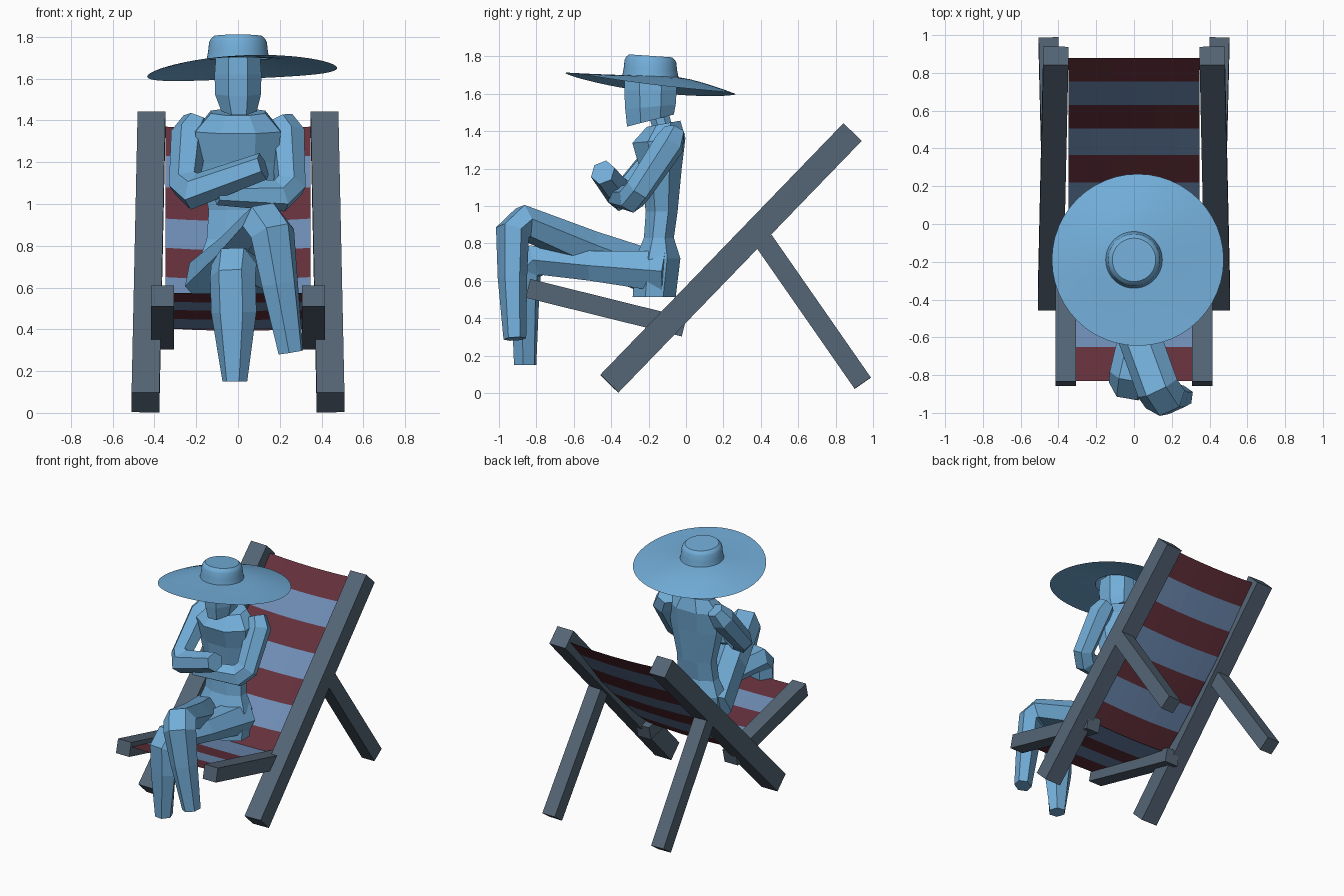
import bpy, bmesh, math
from mathutils import Vector as V

if "Cube" in bpy.data.objects:
    bpy.data.objects.remove(bpy.data.objects["Cube"])


def mat(name, *rgb):
    m = bpy.data.materials.new(name)
    m.diffuse_color = (*rgb, 1)
    m.use_nodes = True
    m.node_tree.nodes["Principled BSDF"].inputs["Base Color"].default_value = m.diffuse_color
    return m


WOOD = mat("wood", 0.09, 0.13, 0.18)
RED = mat("red_cloth", 0.13, 0.03, 0.045)
BLUE = mat("blue_cloth", 0.16, 0.27, 0.47)
BODY = mat("body_blue", 0.17, 0.42, 0.69)


def finish(name, bm, *mats):
    me = bpy.data.meshes.new(name)
    bm.to_mesh(me)
    bm.free()
    for m in mats:
        me.materials.append(m)
    ob = bpy.data.objects.new(name, me)
    bpy.context.collection.objects.link(ob)
    return ob


def skin(name, rings, m, caps=(True, True)):
    """Bridge closed rings of points, with optional end caps."""
    bm = bmesh.new()
    vs = [[bm.verts.new(p) for p in r] for r in rings]
    n = len(vs[0])
    for a, b in zip(vs, vs[1:]):
        for i in range(n):
            bm.faces.new((a[i], a[(i + 1) % n], b[(i + 1) % n], b[i]))
    if caps[0]:
        bm.faces.new(vs[0][::-1])
    if caps[1]:
        bm.faces.new(vs[-1])
    bmesh.ops.recalc_face_normals(bm, faces=bm.faces)
    return finish(name, bm, m)


def loft(name, rows, n=8):
    """Rows of (centre x, centre y, z, half width, half depth, slope)."""
    k = 1 / math.cos(math.pi / n)
    rings = []
    for cx, cy, z, rx, ry, s in rows:
        ang = [2 * math.pi * (i + 0.5) / n for i in range(n)]
        rings.append([(cx + rx * k * math.cos(a), cy + ry * k * math.sin(a),
                       z + s * ry * math.sin(a)) for a in ang])
    return skin(name, rings, BODY)


def limb(name, rows, n=6):
    """Mitred tube; rows of (point, half width across the bend, half depth)."""
    pts = [V(r[0]) for r in rows]
    dirs = [(b - a).normalized() for a, b in zip(pts, pts[1:])]
    side = dirs[0].cross(dirs[-1]).normalized()
    rings = []
    for i, (p, w, h) in enumerate(rows):
        d0, d1 = dirs[max(i - 1, 0)], dirs[min(i, len(dirs) - 1)]
        t = (d0 + d1).normalized()
        sx = (side - t * side.dot(t)).normalized()
        up = sx.cross(t)
        h = h / max(t.dot(d0), 0.6)
        k = 1 / math.cos(math.pi / n)
        rings.append([pts[i] + sx * w * math.cos(2 * math.pi * j / n)
                      + up * h * k * math.sin(2 * math.pi * j / n) for j in range(n)])
    return skin(name, rings, BODY)


def beam(name, p1, p2, w, h):
    """Square-ended timber from p1 to p2."""
    p1, p2 = V(p1), V(p2)
    d = (p2 - p1).normalized()
    sx = (V((1, 0, 0)) - d * d.x).normalized()
    up = sx.cross(d)
    rings = [[p + sx * a * w / 2 + up * b * h / 2
              for a, b in ((-1, -1), (1, -1), (1, 1), (-1, 1))] for p in (p1, p2)]
    return skin(name, rings, WOOD)


def cloth(name, profile, half, sag, first):
    """Striped sheet following a side profile of (y, z)."""
    bm = bmesh.new()
    cols = 6
    rows = [[bm.verts.new((half * u, y, z - sag * (1 - u * u)))
             for u in (2 * j / cols - 1 for j in range(cols + 1))] for y, z in profile]
    for i, (a, b) in enumerate(zip(rows, rows[1:])):
        for j in range(cols):
            bm.faces.new((a[j], b[j], b[j + 1], a[j + 1])).material_index = (i + first) % 2
    return finish(name, bm, RED, BLUE)


# Chair timbers
for s, tag in ((1, "right"), (-1, "left")):
    beam("back_rail_" + tag, (s * 0.443, -0.41, 0.05), (s * 0.414, 0.89, 1.395), 0.133, 0.136)
    beam("rear_leg_" + tag, (s * 0.44, 0.415, 0.815), (s * 0.453, 0.945, 0.053), 0.104, 0.106)
    beam("seat_rail_" + tag, (s * 0.361, -0.845, 0.56), (s * 0.361, -0.01, 0.353), 0.11, 0.103)

# Striped cloth
cloth("back_cloth", [(.88, 1.37), (.755, 1.23), (.63, 1.08), (.505, .93), (.365, .79),
                     (.22, .65), (.07, .51), (-.06, .405)], 0.348, 0.012, 0)
cloth("seat_cloth", [(-.06, .405), (-.30, .45), (-.48, .493), (-.65, .532), (-.83, .575)],
      0.31, 0.005, 1)

# Torso, neck and head
loft("torso", [(0, -.17, .515, .18, .115, 0), (0, -.15, .72, .19, .12, 0),
               (0, -.145, .83, .15, .08, 0), (0, -.13, .97, .14, .085, 0),
               (0, -.135, 1.2, .19, .112, 0), (0, -.145, 1.35, .205, .142, .1),
               (0, -.12, 1.44, .13, .09, .2)])
loft("neck", [(0, -.12, 1.40, .055, .055, 0), (0, -.16, 1.54, .055, .055, 0)])
loft("head", [(.005, -.19, 1.457, .085, .125, .28), (0, -.19, 1.53, .11, .135, .1),
              (0, -.19, 1.62, .112, .14, 0), (0, -.19, 1.72, .105, .135, 0)])

# Crossed leg and the leg under it
limb("crossed_leg", [((-.15, -.13, .625), .115, .11), ((0, -.52, .77), .115, .09),
                     ((.125, -.87, .912), .115, .075), ((.165, -.928, .86), .115, .07),
                     ((.20, -.928, .62), .095, .065), ((.253, -.915, .29), .065, .052)])
limb("under_leg", [((.12, -.11, .65), .115, .11), ((.05, -.50, .68), .11, .08),
                   ((-.02, -.80, .71), .11, .075), ((-.025, -.855, .655), .11, .07),
                   ((-.02, -.86, .48), .11, .065), ((-.015, -.86, .15), .06, .055)])

# Folded arms
limb("right_arm", [((.20, -.06, 1.40), .06, .06), ((.235, -.09, 1.33), .085, .075),
                   ((.25, -.25, 1.09), .075, .065), ((.20, -.29, 1.04), .075, .065),
                   ((-.10, -.37, 1.05), .05, .05)])
limb("left_arm", [((-.20, -.06, 1.40), .06, .06), ((-.235, -.10, 1.33), .085, .075),
                  ((-.255, -.30, 1.10), .075, .065), ((-.21, -.35, 1.06), .08, .07),
                  ((.12, -.445, 1.18), .065, .06)])

# Wide wavy sun hat
N = 48
ANG = [2 * math.pi * i / N for i in range(N)]
hat_rings = []
for t in (1, .8, .6, .4, .2, 0):
    ring = []
    for a in ANG:
        r = 0.15 + 0.305 * t
        rim = 1.655 - 0.06 * math.sin(a - 0.35) - 0.025 * math.cos(a) ** 2
        inner = 1.695 - 0.006 * math.sin(a)
        ring.append((0.02 * t + r * math.cos(a), -.19 + r * math.sin(a),
                     inner + (rim - inner) * t ** 1.3))
    hat_rings.append(ring)
for r, z in ((.143, 1.73), (.138, 1.775), (.130, 1.79), (.115, 1.803)):
    hat_rings.append([(r * math.cos(a), -.19 + r * math.sin(a), z - .008 * math.sin(a))
                      for a in ANG])
hat = skin("sun_hat", hat_rings, BODY, (False, True))
bpy.context.view_layer.objects.active = hat
hat.select_set(True)
bpy.ops.object.shade_smooth_by_angle(angle=math.radians(35))
